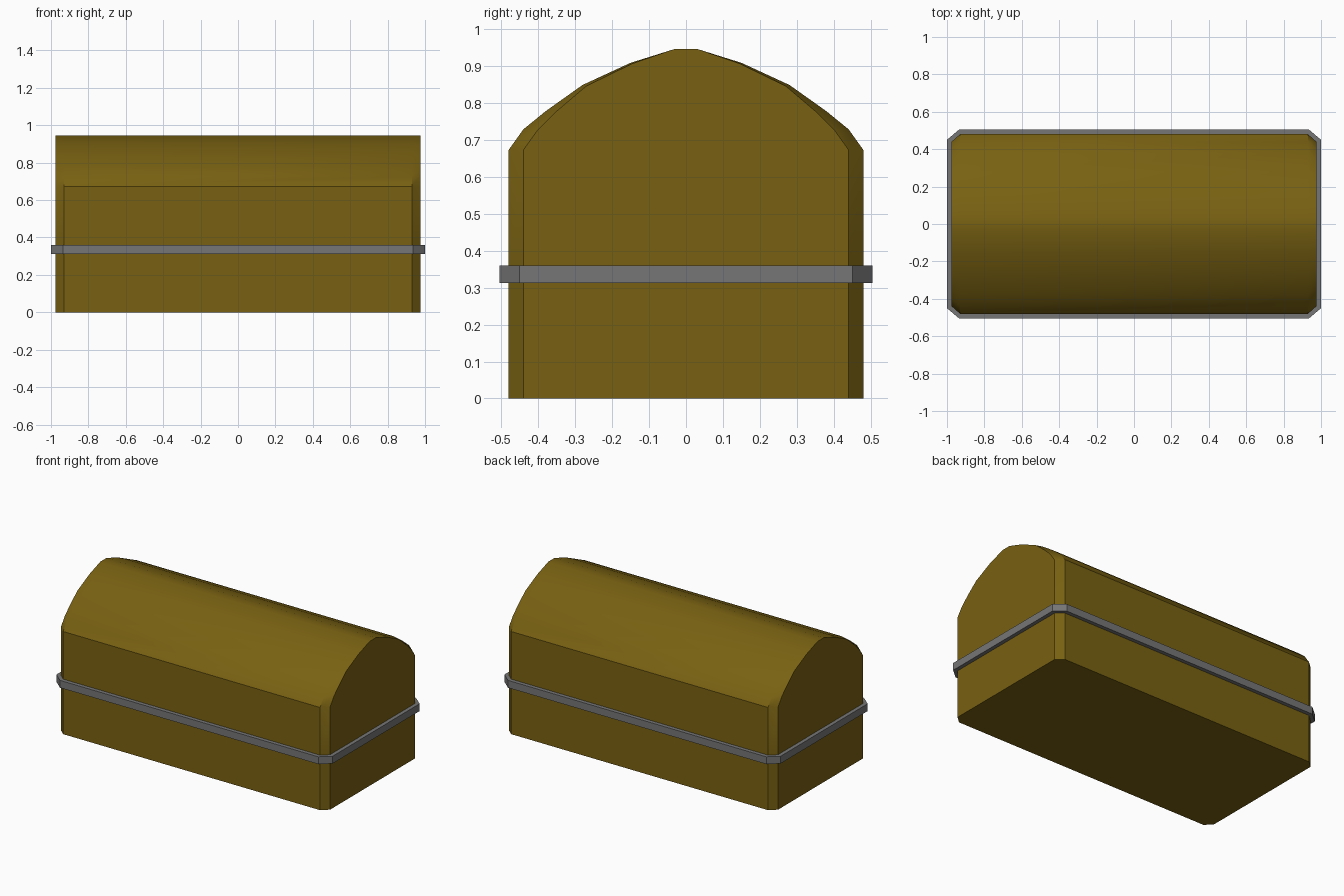
import bpy, bmesh, math

if "Cube" in bpy.data.objects:
    bpy.data.objects.remove(bpy.data.objects["Cube"])


def material(name, color):
    mat = bpy.data.materials.new(name)
    mat.diffuse_color = color
    mat.use_nodes = True
    mat.node_tree.nodes["Principled BSDF"].inputs["Base Color"].default_value = mat.diffuse_color
    return mat


def loft(name, sections, mat, closed=False, loop=False, caps=()):
    """Skin quads between matching point rows; optionally cap some rows."""
    bm = bmesh.new()
    rows = [[bm.verts.new(p) for p in s] for s in sections]
    pairs = list(zip(rows, rows[1:])) + ([(rows[-1], rows[0])] if loop else [])
    for a, b in pairs:
        n = len(a)
        for i in range(n if closed else n - 1):
            j = (i + 1) % n
            bm.faces.new((a[i], a[j], b[j], b[i]))
    for i in caps:
        bm.faces.new(rows[i])
    bmesh.ops.recalc_face_normals(bm, faces=bm.faces)
    me = bpy.data.meshes.new(name)
    bm.to_mesh(me)
    bm.free()
    me.materials.append(mat)
    ob = bpy.data.objects.new(name, me)
    bpy.context.collection.objects.link(ob)
    bpy.ops.object.select_all(action='DESELECT')
    ob.select_set(True)
    bpy.context.view_layer.objects.active = ob
    bpy.ops.object.shade_smooth_by_angle(angle=math.radians(30))
    return ob


def octagon(x, y, cx, cy, z):
    """Rectangle with cut corners, at height z."""
    q = [(x, y - cy), (x - cx, y)]
    pts = q + [(-a, b) for a, b in reversed(q)]
    pts += [(-a, -b) for a, b in pts]
    return [(a, b, z) for a, b in pts]


def arch(x, half):
    """Mirrored arch section at x."""
    full = [(-y, z) for y, z in half] + [(y, z) for y, z in reversed(half)]
    return [(x, y, z) for y, z in full]


brown = material("brown_wood", (0.19, 0.12, 0.006, 1))
grey = material("grey_metal", (0.18, 0.18, 0.18, 1))
SEAM = 0.335

# Chest base, open at the seam behind the band
loft("chest_base", [octagon(0.975, 0.48, 0.045, 0.04, z) for z in (0, SEAM)],
     brown, closed=True, caps=(0,))

# Arched lid with slightly inset ends
outer = [(0.48, SEAM), (0.48, 0.672), (0.44, 0.728), (0.38, 0.777),
         (0.28, 0.848), (0.15, 0.908), (0.032, 0.945)]
inner = [(0.44, SEAM), (0.44, 0.672), (0.40, 0.728), (0.35, 0.777),
         (0.27, 0.845), (0.145, 0.906), (0.032, 0.945)]
loft("chest_lid", [arch(-0.975, inner), arch(-0.93, outer),
                   arch(0.93, outer), arch(0.975, inner)],
     brown, caps=(0, 3))

# Metal band around the seam
loft("metal_band", [octagon(0.973, 0.478, 0.045, 0.04, 0.312),
                    octagon(1.0, 0.505, 0.065, 0.055, 0.312),
                    octagon(1.0, 0.505, 0.065, 0.055, 0.36),
                    octagon(0.973, 0.478, 0.045, 0.04, 0.36)],
     grey, closed=True, loop=True)
